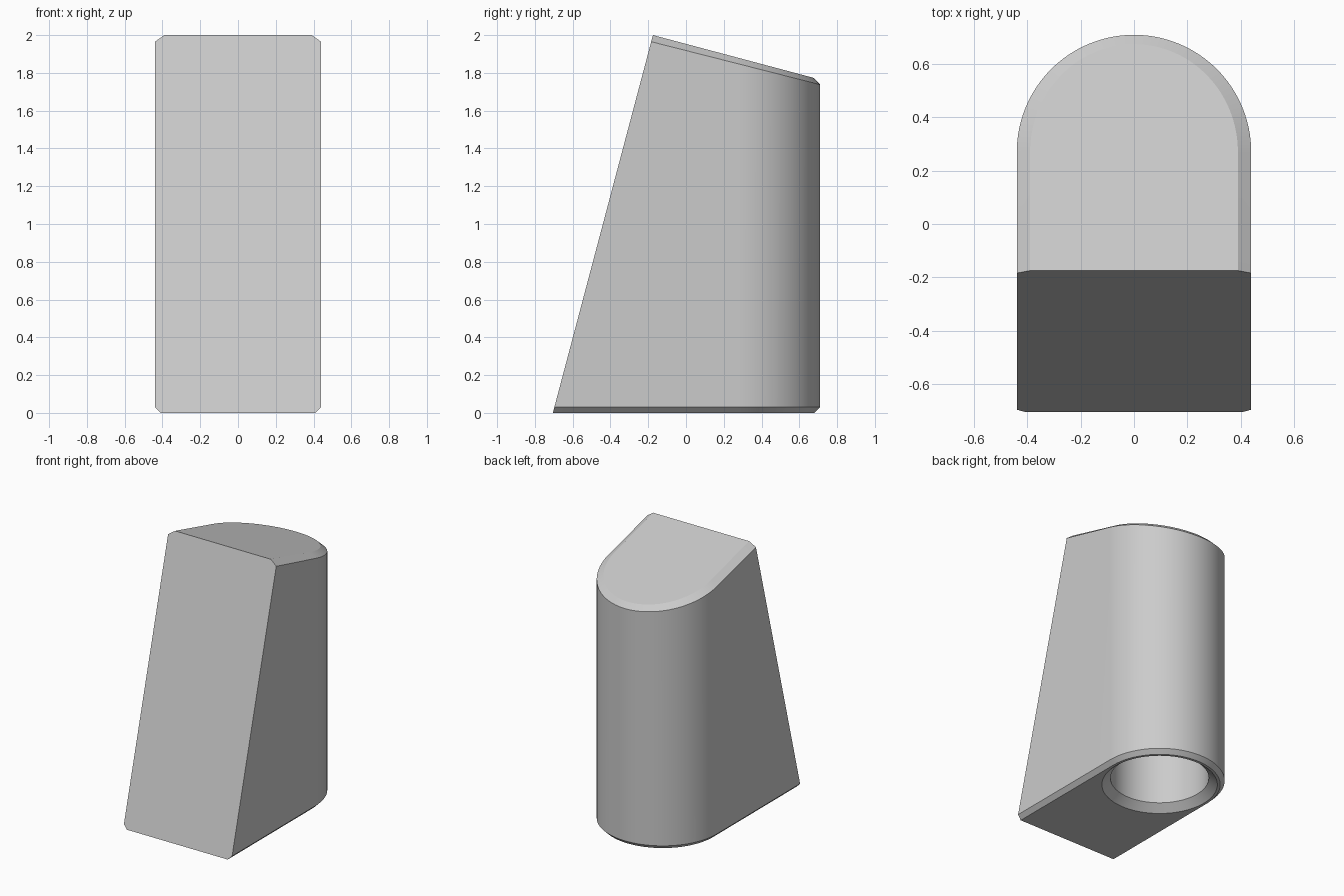
import bpy, bmesh, math

if "Cube" in bpy.data.objects:
    bpy.data.objects.remove(bpy.data.objects["Cube"])

SEG = 64          # segments of the half-round back
R, CY = 0.44, 0.27  # back radius and its centre

grey = bpy.data.materials.new("light grey")
grey.diffuse_color = (0.6, 0.6, 0.6, 1)
grey.use_nodes = True
grey.node_tree.nodes["Principled BSDF"].inputs["Base Color"].default_value = grey.diffuse_color


def front_y(z):               # leaning front plane
    return -0.705 + 0.265 * z


def top_z(y):                 # sloping top plane
    return 2.0 - 0.266 * (y + 0.175)


def rim_z(y):                 # lower edge of the top chamfer
    return 1.965 - 0.254 * (y + 0.184)


def make(name, rings):
    """Skin closed rings of points and cap both ends."""
    bm = bmesh.new()
    loops = [[bm.verts.new(p) for p in ring] for ring in rings]
    n = len(loops[0])
    for a, b in zip(loops, loops[1:]):
        for i in range(n):
            j = (i + 1) % n
            bm.faces.new((a[i], a[j], b[j], b[i]))
    bm.faces.new(loops[0][::-1])
    bm.faces.new(loops[-1])
    bmesh.ops.recalc_face_normals(bm, faces=bm.faces)
    me = bpy.data.meshes.new(name)
    bm.to_mesh(me)
    bm.free()
    me.materials.append(grey)
    ob = bpy.data.objects.new(name, me)
    bpy.context.collection.objects.link(ob)
    return ob


def d_ring(rx, ry, height):
    """D-shaped outline whose front corners lie on the leaning plane."""
    pts = [(rx * math.cos(math.pi * i / SEG), CY + ry * math.sin(math.pi * i / SEG))
           for i in range(SEG + 1)]
    y = -0.4
    for _ in range(30):
        y = front_y(height(y))
    pts += [(-rx, y), (rx, y)]
    return [(x, v, height(v)) for x, v in pts]


def circle(r, z):
    n = 2 * SEG
    return [(r * math.cos(2 * math.pi * i / n), CY + r * math.sin(2 * math.pi * i / n), z)
            for i in range(n)]


# Body with chamfered bottom and top rims
body = make("wedge_body", [
    d_ring(R - 0.03, R - 0.03, lambda y: 0.0),
    d_ring(R, R, lambda y: 0.03),
    d_ring(R, R, rim_z),
    d_ring(R - 0.05, R - 0.035, top_z),
])

# Countersunk round socket in the underside
cutter = make("socket_cutter", [
    circle(0.441, -0.05), circle(0.391, 0.0), circle(0.333, 0.05), circle(0.333, 1.4)])
cutter.hide_render = True

mod = body.modifiers.new("socket", 'BOOLEAN')
mod.operation = 'DIFFERENCE'
mod.solver = 'EXACT'
mod.object = cutter
bpy.context.view_layer.objects.active = body
body.select_set(True)
cutter.select_set(False)
bpy.ops.object.modifier_apply(modifier=mod.name)
bpy.data.objects.remove(cutter, do_unlink=True)
bpy.ops.object.shade_smooth_by_angle(angle=math.radians(25))
